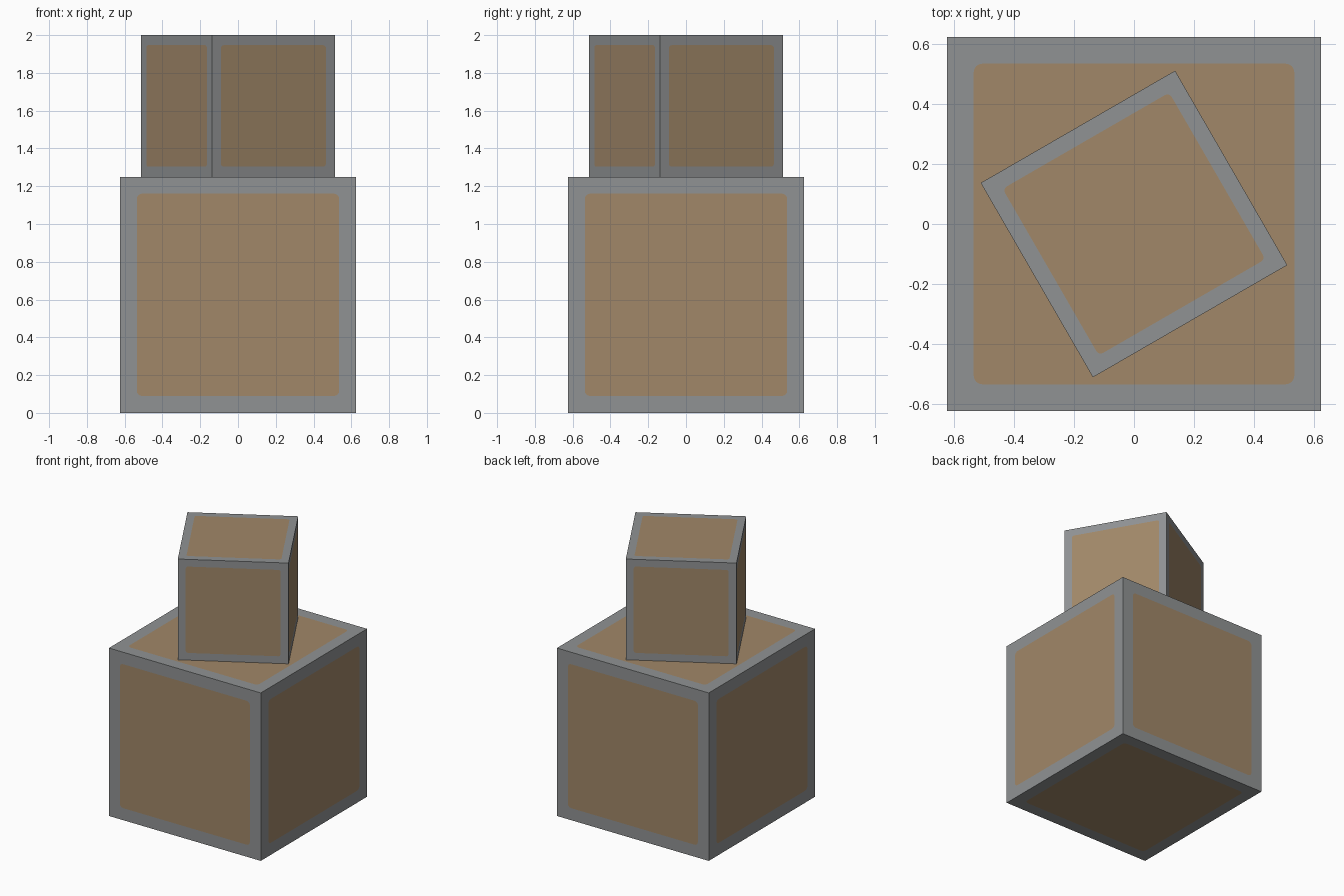
import bpy
import bmesh
import math
from mathutils import Vector, Matrix

cube = bpy.data.objects.get("Cube")
if cube:
    bpy.data.objects.remove(cube, do_unlink=True)


def make_material(name, color):
    mat = bpy.data.materials.new(name)
    mat.use_nodes = True
    mat.diffuse_color = color
    mat.node_tree.nodes["Principled BSDF"].inputs["Base Color"].default_value = color
    return mat


frame_grey = make_material("frame grey", (0.28, 0.29, 0.295, 1))
panel_brown = make_material("panel brown", (0.355, 0.245, 0.14, 1))

PANEL = 0.857    # panel width relative to the crate
CORNER = 0.045   # panel corner radius relative to the half width
STEPS = 4        # segments per rounded corner


def crate_side(bm, half, turn):
    """One square side: a rounded panel cut into four frame strips."""
    def vert(x, y):
        return bm.verts.new(turn @ Vector((x, y, half)))

    radius = CORNER * half
    centre = PANEL * half - radius
    outer, arcs = [], []
    for i in range(4):
        quarter = i * math.pi / 2
        sx = 1 if i in (0, 3) else -1
        sy = 1 if i < 2 else -1
        outer.append(vert(sx * half, sy * half))
        angles = [quarter + k / STEPS * math.pi / 2 for k in range(STEPS + 1)]
        arcs.append([vert(sx * centre + radius * math.cos(a),
                          sy * centre + radius * math.sin(a)) for a in angles])

    bm.faces.new([v for arc in arcs for v in arc]).material_index = 1
    mid = STEPS // 2
    for i in range(4):
        j = (i + 1) % 4
        inner = arcs[i][mid:] + arcs[j][:mid + 1]
        bm.faces.new([outer[i], outer[j]] + inner[::-1])


def crate(name, size, base, spin):
    bm = bmesh.new()
    # Four walls, then top and bottom
    turns = [Matrix.Rotation(i * math.pi / 2, 3, "Z") @ Matrix.Rotation(math.pi / 2, 3, "X")
             for i in range(4)]
    turns += [Matrix.Identity(3), Matrix.Rotation(math.pi, 3, "X")]
    for turn in turns:
        crate_side(bm, size / 2, turn)
    bmesh.ops.remove_doubles(bm, verts=bm.verts, dist=0.0001)
    mesh = bpy.data.meshes.new(name)
    bm.to_mesh(mesh)
    bm.free()
    mesh.materials.append(frame_grey)
    mesh.materials.append(panel_brown)
    obj = bpy.data.objects.new(name, mesh)
    obj.location.z = base + size / 2
    obj.rotation_euler.z = math.radians(spin)
    bpy.context.collection.objects.link(obj)


crate("large_crate", 1.25, 0, 0)
crate("small_crate", 0.75, 1.25, 30)
